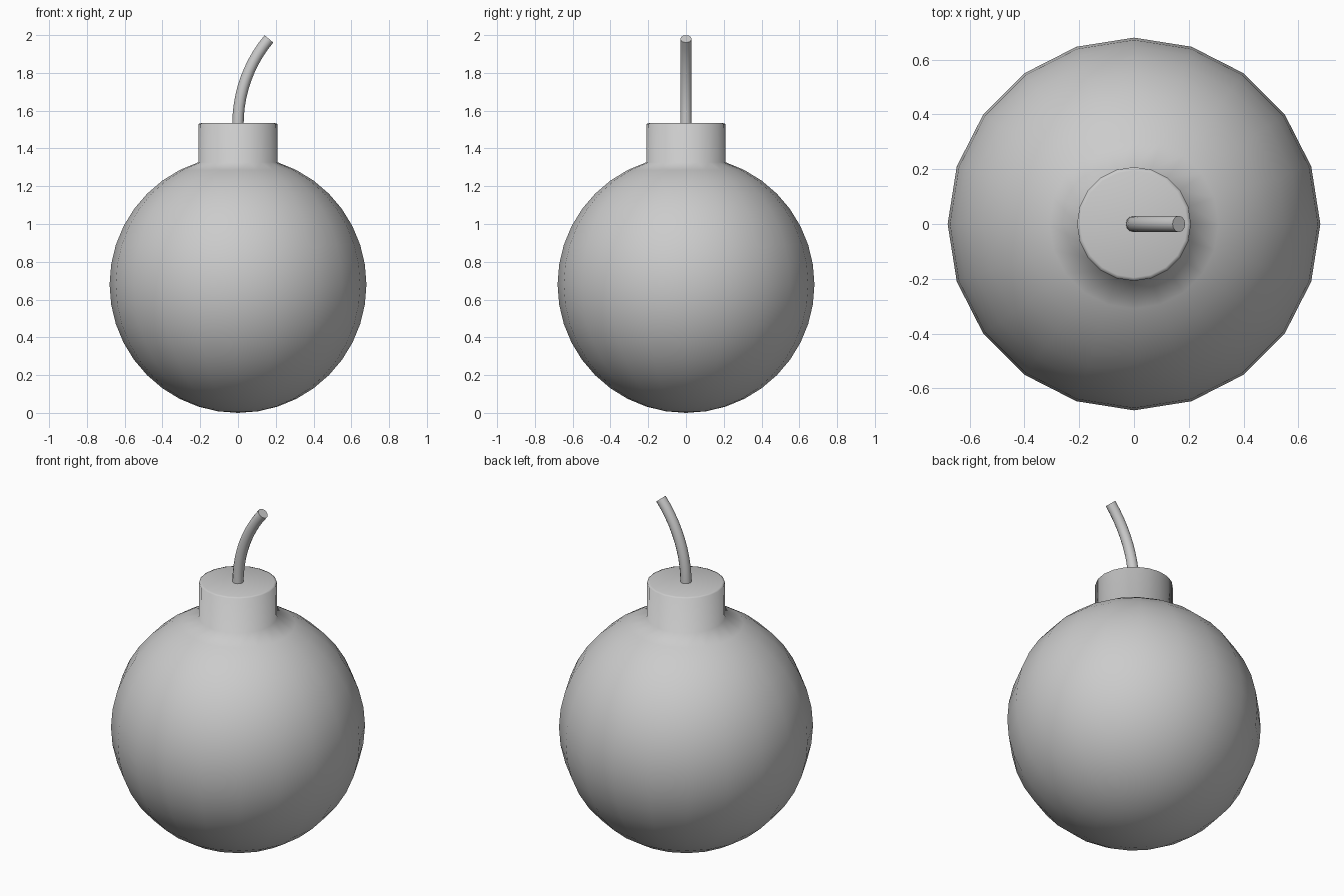
import bpy, bmesh
from math import sin, cos, radians, tau

if "Cube" in bpy.data.objects:
    bpy.data.objects.remove(bpy.data.objects["Cube"])

R = 0.68          # ball radius
SIDES = 20


def finish(bm, name, angle):
    bmesh.ops.remove_doubles(bm, verts=bm.verts[:], dist=0.0005)
    bmesh.ops.recalc_face_normals(bm, faces=bm.faces[:])
    mesh = bpy.data.meshes.new(name)
    bm.to_mesh(mesh)
    bm.free()
    obj = bpy.data.objects.new(name, mesh)
    bpy.context.collection.objects.link(obj)
    bpy.ops.object.select_all(action='DESELECT')
    obj.select_set(True)
    bpy.context.view_layer.objects.active = obj
    bpy.ops.object.shade_smooth_by_angle(angle=radians(angle))
    return obj


# Ball with neck: one turned profile, ball rings every 9 degrees up to the neck
profile = [(R * sin(radians(a)), R - R * cos(radians(a))) for a in range(0, 163, 9)]
profile += [(0.208, 1.53), (0.195, 1.535), (0, 1.535)]
bm = bmesh.new()
verts = [bm.verts.new((r, 0, z)) for r, z in profile]
edges = [bm.edges.new(pair) for pair in zip(verts, verts[1:])]
bmesh.ops.spin(bm, geom=verts + edges, cent=(0, 0, 0), axis=(0, 0, 1),
               angle=tau, steps=SIDES)
finish(bm, "ball_and_neck", 70)

# Fuse: a disc swept along a 40 degree arc leaning to +x
bm = bmesh.new()
ring = bmesh.ops.create_circle(bm, cap_ends=True, segments=12, radius=0.03)["verts"]
bmesh.ops.translate(bm, verts=ring, vec=(0, 0, 1.53))
start_cap = bm.faces[:]
result = bmesh.ops.spin(bm, geom=start_cap, cent=(0.7, 0, 1.53), axis=(0, 1, 0),
                        angle=radians(40), steps=10)
finish(bm, "fuse", 40)
